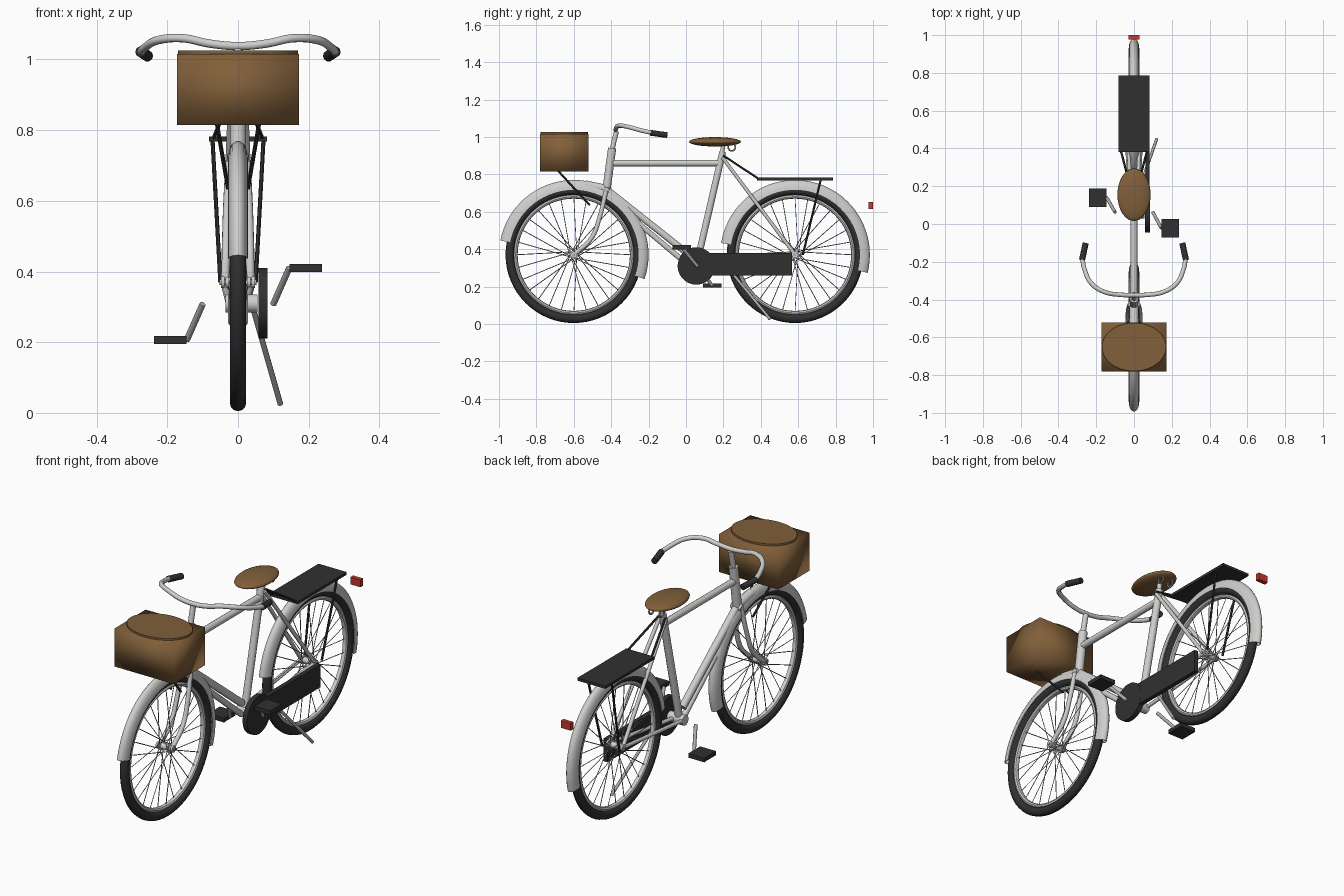
import bpy, bmesh, math
from mathutils import Vector, Matrix

if "Cube" in bpy.data.objects:
    bpy.data.objects.remove(bpy.data.objects["Cube"])


def material(name, rgb, rough=0.5):
    m = bpy.data.materials.new(name)
    m.use_nodes = True
    m.diffuse_color = (*rgb, 1)
    bsdf = m.node_tree.nodes["Principled BSDF"]
    bsdf.inputs["Base Color"].default_value = (*rgb, 1)
    bsdf.inputs["Roughness"].default_value = rough
    return m


SILVER = material("silver paint", (0.62, 0.62, 0.61))
STEEL = material("steel grey", (0.42, 0.42, 0.42))
BLACK = material("black rubber", (0.03, 0.03, 0.03))
BROWN = material("brown leather", (0.22, 0.115, 0.042))
RED = material("red lens", (0.55, 0.04, 0.03))


def add(name, mesh, mat, angle=40):
    ob = bpy.data.objects.new(name, mesh)
    bpy.context.collection.objects.link(ob)
    mesh.materials.clear()
    mesh.materials.append(mat)
    bpy.ops.object.select_all(action="DESELECT")
    ob.select_set(True)
    bpy.context.view_layer.objects.active = ob
    bpy.ops.object.shade_smooth_by_angle(angle=math.radians(angle))
    return ob


def from_bmesh(name, bm, mat, angle=40):
    bmesh.ops.recalc_face_normals(bm, faces=bm.faces)
    mesh = bpy.data.meshes.new(name)
    bm.to_mesh(mesh)
    bm.free()
    return add(name, mesh, mat, angle)


def tube(name, paths, r, mat, detail=3):
    """Round tubes along one or more paths, as one mesh."""
    cu = bpy.data.curves.new(name + " path", "CURVE")
    cu.dimensions = "3D"
    cu.bevel_depth, cu.bevel_resolution, cu.use_fill_caps = r, detail, True
    for path in paths:
        sp = cu.splines.new("BEZIER")
        sp.resolution_u = 1 if len(path) == 2 else 8
        sp.bezier_points.add(len(path) - 1)
        for bp, co in zip(sp.bezier_points, path):
            bp.co = co
            bp.handle_left_type = bp.handle_right_type = "AUTO"
    tmp = bpy.data.objects.new(name + " tmp", cu)
    bpy.context.collection.objects.link(tmp)
    dg = bpy.context.evaluated_depsgraph_get()
    mesh = bpy.data.meshes.new_from_object(tmp.evaluated_get(dg))
    bpy.data.objects.remove(tmp)
    return add(name, mesh, mat)


def both(path):
    """A path and its mirror image across the middle."""
    return [path, [(-x, y, z) for x, y, z in path]]


def box(name, lo, hi, mat, angle=40):
    lo, hi = Vector(lo), Vector(hi)
    bm = bmesh.new()
    bmesh.ops.create_cube(bm, size=1, matrix=Matrix.Translation((lo + hi) / 2)
                          @ Matrix.Diagonal((*(hi - lo), 1)))
    return from_bmesh(name, bm, mat, angle)


def sweep(name, profile, cy, start, end, steps, mat):
    """Sweep a closed (x, radius) profile around a wheel centre."""
    full = end - start >= 360
    bm = bmesh.new()
    rings = []
    for i in range(steps if full else steps + 1):
        a = math.radians(start + (end - start) * i / steps)
        rings.append([bm.verts.new((x, cy + r * math.cos(a), AXLE + r * math.sin(a)))
                      for x, r in profile])
    n = len(profile)
    for i in range(steps):
        a, b = rings[i], rings[(i + 1) % len(rings)]
        for k in range(n):
            bm.faces.new((a[k], a[(k + 1) % n], b[(k + 1) % n], b[k]))
    if not full:
        bm.faces.new(rings[0])
        bm.faces.new(rings[-1])
    return from_bmesh(name, bm, mat)


def ellipse(rx, rr, r0, a0=0, a1=360, n=12):
    count = n if a1 - a0 == 360 else n + 1
    angles = [math.radians(a0 + (a1 - a0) * i / n) for i in range(count)]
    return [(rx * math.cos(a), r0 + rr * math.sin(a)) for a in angles]


AXLE, FRONT, REAR = 0.37, -0.60, 0.583

# Wheels and mudguards
for side, cy, start, end in (("front", FRONT, -19, 169), ("rear", REAR, -14, 171)):
    sweep(side + "_tyre", ellipse(0.023, 0.023, 0.342), cy, 0, 360, 64, BLACK)
    sweep(side + "_rim", ellipse(0.014, 0.011, 0.311, n=8), cy, 0, 360, 64, SILVER)
    guard = ellipse(0.028, 0.053, 0.347, 0, 180, 10)
    guard += ellipse(0.025, 0.049, 0.347, 0, 180, 10)[::-1]
    sweep(side + "_mudguard", guard, cy, start, end, 40, SILVER)
    spokes = []
    for i in range(28):
        a = math.tau * i / 28
        h = a + (0.9 if i % 4 < 2 else -0.9)
        x = 0.024 if i % 2 else -0.024
        spokes.append([(x, cy + 0.02 * math.cos(h), AXLE + 0.02 * math.sin(h)),
                       (0, cy + 0.308 * math.cos(a), AXLE + 0.308 * math.sin(a))])
    tube(side + "_spokes", spokes, 0.0022, STEEL, 0)
    tube(side + "_hub", [[(-0.035, cy, AXLE), (0.035, cy, AXLE)]], 0.016, SILVER)
    tube(side + "_axle", [[(-0.052, cy, AXLE), (0.052, cy, AXLE)]], 0.008, STEEL)
    tube(side + "_hub_flanges", both([(0.022, cy, AXLE), (0.027, cy, AXLE)]), 0.024, SILVER)
    tube(side + "_axle_nuts", both([(0.038, cy, AXLE), (0.048, cy, AXLE)]), 0.018, SILVER)

# Frame
HEAD, CRANK = (0, -0.425, 0.72), (0, 0.055, 0.31)
tube("head_tube", [[HEAD, (0, -0.395, 0.94)]], 0.023, SILVER)
tube("top_tube", [[(0, -0.405, 0.86), (0, 0.18, 0.86)]], 0.018, SILVER)
tube("seat_tube", [[CRANK, (0, 0.196, 0.92)]], 0.019, SILVER)
tube("down_tube", [[HEAD, (0, 0.03, 0.36)]], 0.019, SILVER)
tube("lower_tube", [[(0, -0.40, 0.66), (0, 0.03, 0.30)]], 0.015, SILVER)
tube("bottom_bracket", [[(-0.035, *CRANK[1:]), (0.055, *CRANK[1:])]], 0.027, SILVER)
tube("seat_stays", both([(0.018, 0.195, 0.89), (0.04, REAR, AXLE)]), 0.010, SILVER)
tube("chain_stays", both([(0.025, 0.06, 0.31), (0.04, REAR, AXLE)]), 0.010, SILVER)

# Fork
tube("fork_blades", both([(0.024, -0.428, 0.71), (0.031, -0.462, 0.57),
                          (0.034, -0.505, 0.46), (0.036, FRONT, AXLE)]), 0.012, SILVER)
tube("fork_crown", both([(0, -0.425, 0.72), (0.028, -0.427, 0.715)]), 0.018, SILVER)
tube("crown_bracket", [[(0, -0.54, 0.745), (0, -0.42, 0.72)]], 0.024, SILVER)

# Handlebar
tube("stem", [[(0, -0.396, 0.93), (0, -0.372, 1.03)]], 0.014, SILVER)
half = [(0.08, -0.374, 1.045), (0.155, -0.36, 1.06), (0.225, -0.315, 1.055),
        (0.262, -0.24, 1.035), (0.274, -0.18, 1.022)]
tube("handlebar", [[(-x, y, z) for x, y, z in half[::-1]] + [(0, -0.376, 1.038)] + half],
     0.012, SILVER)
tube("grips", both([(0.275, -0.19, 1.022), (0.256, -0.102, 1.01)]), 0.016, BLACK)

# Saddle
bm = bmesh.new()
bmesh.ops.create_uvsphere(bm, u_segments=32, v_segments=16, radius=1,
                          matrix=Matrix.Translation((0, 0.155, 0.974))
                          @ Matrix.Diagonal((0.088, 0.139, 0.025, 1)))
from_bmesh("saddle", bm, BROWN, 60)
tube("seat_post", [[(0, 0.19, 0.90), (0, 0.202, 0.97)]], 0.012, SILVER)
springs = [[(s * 0.03, 0.245 + 0.019 * math.cos(i * math.tau / 12),
             0.945 + 0.019 * math.sin(i * math.tau / 12)) for i in range(13)] for s in (-1, 1)]
tube("saddle_springs", springs, 0.005, STEEL, 1)

# Front basket with oval lid
box("basket", (-0.172, -0.78, 0.815), (0.172, -0.522, 1.016), BROWN, 180)
bm = bmesh.new()
bmesh.ops.create_cone(bm, cap_ends=True, segments=48, radius1=1, radius2=1, depth=0.012,
                      matrix=Matrix.Translation((0, -0.651, 1.02))
                      @ Matrix.Diagonal((0.17, 0.128, 1, 1)))
from_bmesh("basket_lid", bm, BROWN)
tube("basket_struts", both([(0.06, -0.685, 0.82), (0.028, -0.515, 0.635)]), 0.006, BLACK, 1)

# Rear rack and tail light
box("rack_plate", (-0.082, 0.38, 0.768), (0.082, 0.787, 0.782), BLACK)
tube("rack_struts", both([(0.072, 0.72, 0.77), (0.05, 0.625, 0.37)]), 0.006, BLACK, 1)
tube("rack_stays", both([(0.02, 0.20, 0.90), (0.07, 0.39, 0.775)]), 0.006, BLACK, 1)
box("tail_light", (-0.029, 0.977, 0.615), (0.029, 1.0, 0.653), RED)

# Chain case
tube("chainring_cover", [[(0.058, *CRANK[1:]), (0.084, *CRANK[1:])]], 0.1, BLACK, 12)
box("chain_case", (0.06, 0.06, 0.26), (0.083, 0.568, 0.38), BLACK)

# Cranks, pedals and kickstand
for name, s, y, z in (("left", 1, -0.022, 0.41), ("right", -1, 0.14, 0.206)):
    tube(name + "_crank", [[(s * 0.10, 0.062, 0.308), (s * 0.145, y, z)]], 0.009, STEEL)
    x0, x1 = sorted((s * 0.146, s * 0.238))
    box(name + "_pedal", (x0, y - 0.049, z - 0.011), (x1, y + 0.049, z + 0.011), BLACK)
tube("kickstand", [[(0.04, 0.22, 0.305), (0.12, 0.45, 0.025)]], 0.008, STEEL)
